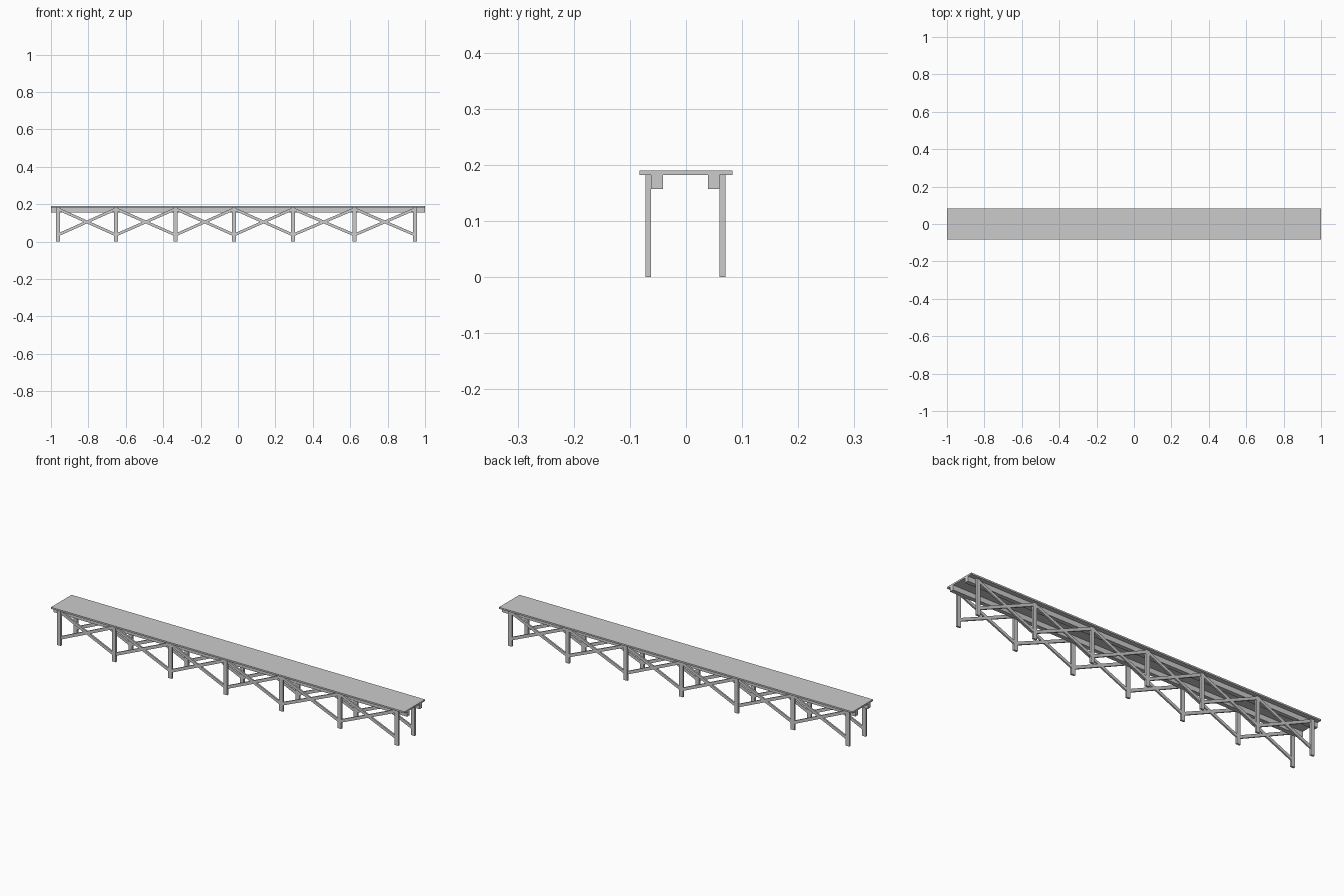
import bpy
from math import atan2, hypot

if "Cube" in bpy.data.objects:
    bpy.data.objects.remove(bpy.data.objects["Cube"])

def box(name, center, size, tilt=0.0):
    bpy.ops.mesh.primitive_cube_add(size=1, location=center, rotation=(0, tilt, 0))
    ob = bpy.context.object
    ob.name = name
    ob.scale = size
    bpy.ops.object.transform_apply(location=False, rotation=False, scale=True)
    return ob

def brace(name, y, x0, z0, x1, z1):
    dx, dz = x1 - x0, z1 - z0
    box(name, ((x0 + x1) / 2, y, (z0 + z1) / 2),
        (hypot(dx, dz), 0.008, 0.015), -atan2(dz, dx))

LEGS = [-0.963, -0.652, -0.334, -0.021, 0.294, 0.623, 0.947]
LOW, HIGH = 0.036, 0.175

# Walkway deck
box("deck", (0, 0, 0.186), (2, 0.166, 0.008))

for side, s in (("front", -1), ("back", 1)):
    # Long beam under the deck
    box(side + "_beam", (0, -0.001 + s * 0.0505, 0.1695), (2, 0.021, 0.025))
    y = -0.001 + s * 0.066
    # Legs on the outside of the beam
    for x in LEGS:
        box(side + "_leg", (x, y, 0.091), (0.021, 0.010, 0.182))
    # Crossed braces between neighbouring legs
    for a, b in zip(LEGS, LEGS[1:]):
        brace(side + "_brace_down", y, a, HIGH, b, LOW)
        brace(side + "_brace_up", y, a, LOW, b, HIGH)
